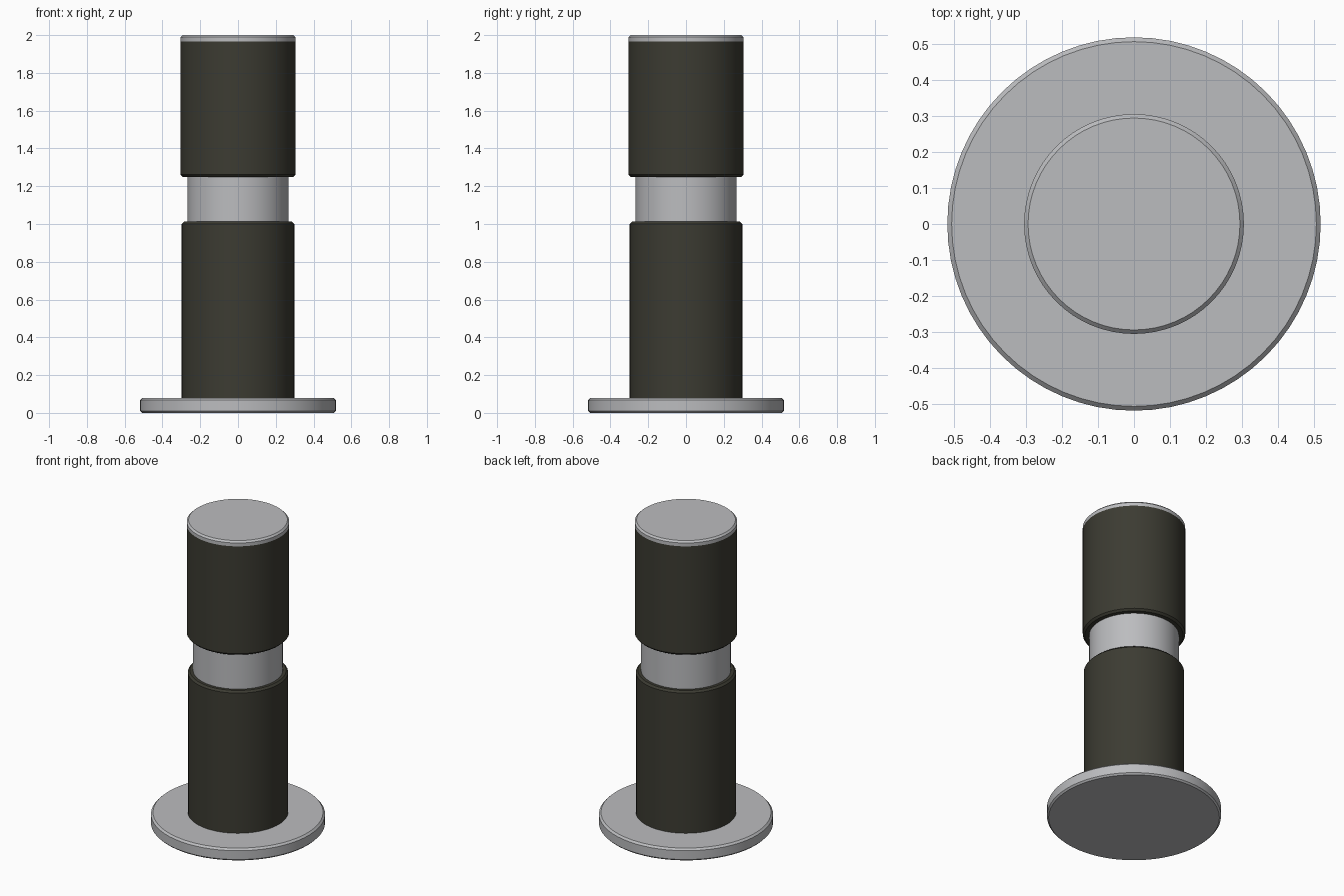
import bpy, bmesh, math

cube = bpy.data.objects.get("Cube")
if cube:
    bpy.data.objects.remove(cube, do_unlink=True)


def make_material(name, colour):
    mat = bpy.data.materials.new(name)
    mat.use_nodes = True
    mat.diffuse_color = colour
    mat.node_tree.nodes["Principled BSDF"].inputs["Base Color"].default_value = colour
    return mat


def lathe(name, profile, mat, sides=64):
    """Turn a closed (radius, height) profile around the z axis."""
    bm = bmesh.new()
    verts = [bm.verts.new((r, 0, z)) for r, z in profile]
    edges = [bm.edges.new(pair) for pair in zip(verts, verts[1:])]
    bmesh.ops.spin(bm, geom=verts + edges, cent=(0, 0, 0), axis=(0, 0, 1),
                   angle=math.tau, steps=sides, use_merge=False)
    bmesh.ops.remove_doubles(bm, verts=bm.verts, dist=0.0005)
    bmesh.ops.recalc_face_normals(bm, faces=bm.faces)
    mesh = bpy.data.meshes.new(name)
    bm.to_mesh(mesh)
    bm.free()
    mesh.materials.append(mat)
    obj = bpy.data.objects.new(name, mesh)
    bpy.context.collection.objects.link(obj)
    bpy.ops.object.select_all(action='DESELECT')
    obj.select_set(True)
    bpy.context.view_layer.objects.active = obj
    bpy.ops.object.shade_smooth_by_angle(angle=math.radians(30))
    return obj


def disc(radius, low, high, cut_low=0.0, cut_high=0.0):
    """Solid cylinder profile with chamfered rims."""
    return [(0, low), (radius - cut_low, low), (radius, low + cut_low),
            (radius, high - cut_high), (radius - cut_high, high), (0, high)]


steel = make_material("brushed steel grey", (0.5, 0.505, 0.52, 1))
rubber = make_material("dark olive grip", (0.045, 0.044, 0.032, 1))

# Round foot plate
lathe("base_plate", disc(0.518, 0, 0.08, 0.01, 0.012), steel)
# Lower grip standing on the plate
lathe("lower_sleeve", disc(0.298, 0.08, 1.012, 0, 0.012), rubber)
# Exposed metal between the grips
lathe("neck", disc(0.267, 1.0, 1.26), steel)
# Upper grip
lathe("upper_sleeve", disc(0.305, 1.25, 1.967, 0.012, 0), rubber)
# Metal end cap
lathe("top_cap", disc(0.305, 1.967, 2.0, 0, 0.011), steel)
